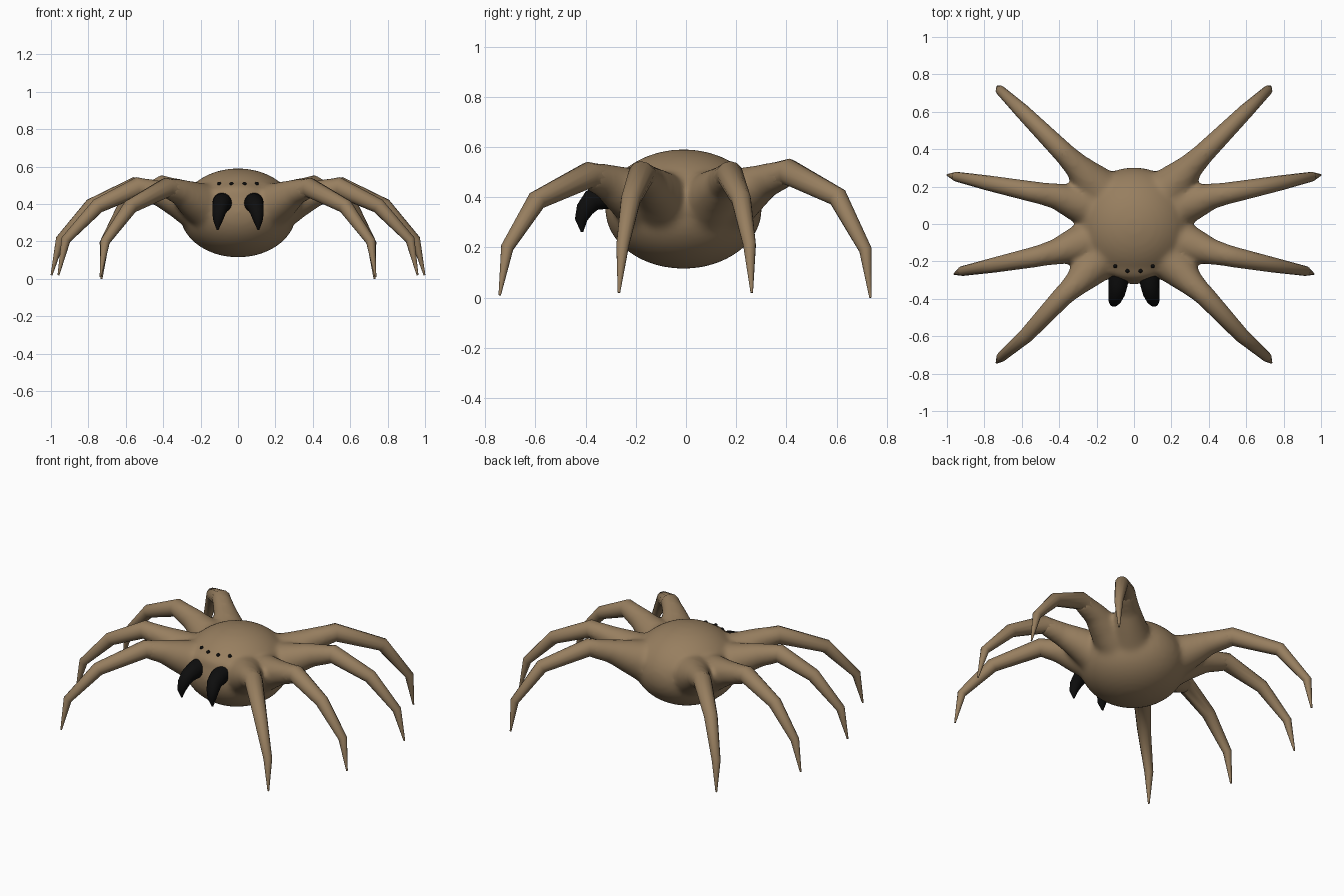
import bpy, bmesh, math
from mathutils import Vector, Matrix

if "Cube" in bpy.data.objects:
    bpy.data.objects.remove(bpy.data.objects["Cube"])


def material(name, rgb):
    m = bpy.data.materials.new(name)
    m.diffuse_color = (*rgb, 1)
    m.use_nodes = True
    m.node_tree.nodes["Principled BSDF"].inputs["Base Color"].default_value = m.diffuse_color
    return m


BROWN = material("brown", (0.31, 0.21, 0.115))
BLACK = material("black", (0.004, 0.004, 0.004))


def tube(bm, pts, radii, sides=12):
    """Tapered closed tube along points lying in one upright plane."""
    pts = [Vector(p) for p in pts]
    flat = pts[-1] - pts[0]
    side = Vector((flat.x, flat.y, 0)).cross(Vector((0, 0, 1))).normalized()
    rings = []
    for i, (p, r) in enumerate(zip(pts, radii)):
        t = Vector()
        if i:
            t += (p - pts[i - 1]).normalized()
        if i < len(pts) - 1:
            t += (pts[i + 1] - p).normalized()
        up = side.cross(t.normalized())
        ring = []
        for k in range(sides):
            a = 2 * math.pi * k / sides
            ring.append(bm.verts.new(p + r * (math.cos(a) * side + math.sin(a) * up)))
        rings.append(ring)
    for a, b in zip(rings, rings[1:]):
        for k in range(sides):
            n = (k + 1) % sides
            bm.faces.new((a[k], a[n], b[n], b[k]))
    bm.faces.new(rings[0])
    bm.faces.new(rings[-1])


def ellipsoid(bm, centre, size):
    bmesh.ops.create_uvsphere(bm, u_segments=40, v_segments=24, radius=1,
                              matrix=Matrix.Translation(centre) @ Matrix.Diagonal((*size, 1)))


def finish(bm, name, mat, angle=None):
    bmesh.ops.recalc_face_normals(bm, faces=bm.faces)
    me = bpy.data.meshes.new(name)
    bm.to_mesh(me)
    bm.free()
    ob = bpy.data.objects.new(name, me)
    bpy.context.collection.objects.link(ob)
    me.materials.append(mat)
    bpy.ops.object.select_all(action='DESELECT')
    ob.select_set(True)
    bpy.context.view_layer.objects.active = ob
    if angle:
        bpy.ops.object.shade_smooth_by_angle(angle=math.radians(angle))
    return ob


# Leg paths: three root points, knee, second knee, ankle, tip
LEGS = {
    "front_leg": [(.16, -.16, .38), (.25, -.255, .43), (.31, -.32, .465), (.385, -.39, .487),
                  (.575, -.595, .387), (.71, -.712, .2), (.735, -.742, .01)],
    "middle_front_leg": [(.2, -.08, .37), (.32, -.115, .42), (.42, -.15, .458), (.54, -.178, .49),
                         (.75, -.22, .39), (.92, -.252, .21), (.96, -.267, .02)],
    "middle_back_leg": [(.2, .08, .37), (.32, .115, .42), (.42, .15, .458), (.555, .175, .49),
                        (.785, .22, .39), (.95, .253, .21), (.997, .262, .02)],
    "back_leg": [(.16, .16, .38), (.25, .25, .43), (.31, .315, .465), (.405, .41, .5),
                 (.6, .605, .4), (.715, .715, .19), (.73, .735, 0)],
}
RADII = [.13, .095, .07, .054, .04, .026, .005]


def flip(path, s):
    return [(x * s, y, z) for x, y, z in path]


# Body: round belly, low head bulge and leg roots fused together
bm = bmesh.new()
ellipsoid(bm, (0, -.01, .353), (.312, .313, .238))
ellipsoid(bm, (0, -.2, .445), (.17, .105, .075))
for path in LEGS.values():
    for s in (1, -1):
        tube(bm, flip(path[:4], s), RADII[:4], 20)
body = finish(bm, "body", BROWN)
mod = body.modifiers.new("fuse", 'REMESH')
mod.mode = 'VOXEL'
mod.voxel_size = .014
mod = body.modifiers.new("soften", 'SMOOTH')
mod.factor = .5
mod.iterations = 14
for m in ("fuse", "soften"):
    bpy.ops.object.modifier_apply(modifier=m)
bpy.ops.object.shade_smooth()

# Outer legs, overlapping the fused roots
for name, path in LEGS.items():
    for s, tag in ((1, "right"), (-1, "left")):
        bm = bmesh.new()
        mid = tuple((a + b) / 2 for a, b in zip(path[2], path[3]))
        tube(bm, flip([mid] + path[3:], s), [.058] + RADII[3:])
        finish(bm, f"{name}_{tag}", BROWN, 40)

# Fangs: stout base bending down to a point
for s, tag in ((1, "right"), (-1, "left")):
    bm = bmesh.new()
    tube(bm, flip([(.084, -.25, .41), (.085, -.32, .405), (.093, -.375, .387), (.102, -.403, .352),
                   (.107, -.418, .31), (.109, -.414, .262)], s),
         [.054, .052, .044, .036, .025, .005], 16)
    finish(bm, f"fang_{tag}", BLACK, 40)

# Four small eyes set on the head surface
for i, x in enumerate((-.1, -.035, .035, .1)):
    hit, loc, *_ = body.ray_cast(Vector((x, -1, .508)), Vector((0, 1, 0)))
    bm = bmesh.new()
    bmesh.ops.create_uvsphere(bm, u_segments=12, v_segments=8, radius=.011,
                              matrix=Matrix.Translation(loc))
    finish(bm, f"eye_{i + 1}", BLACK, 40)
